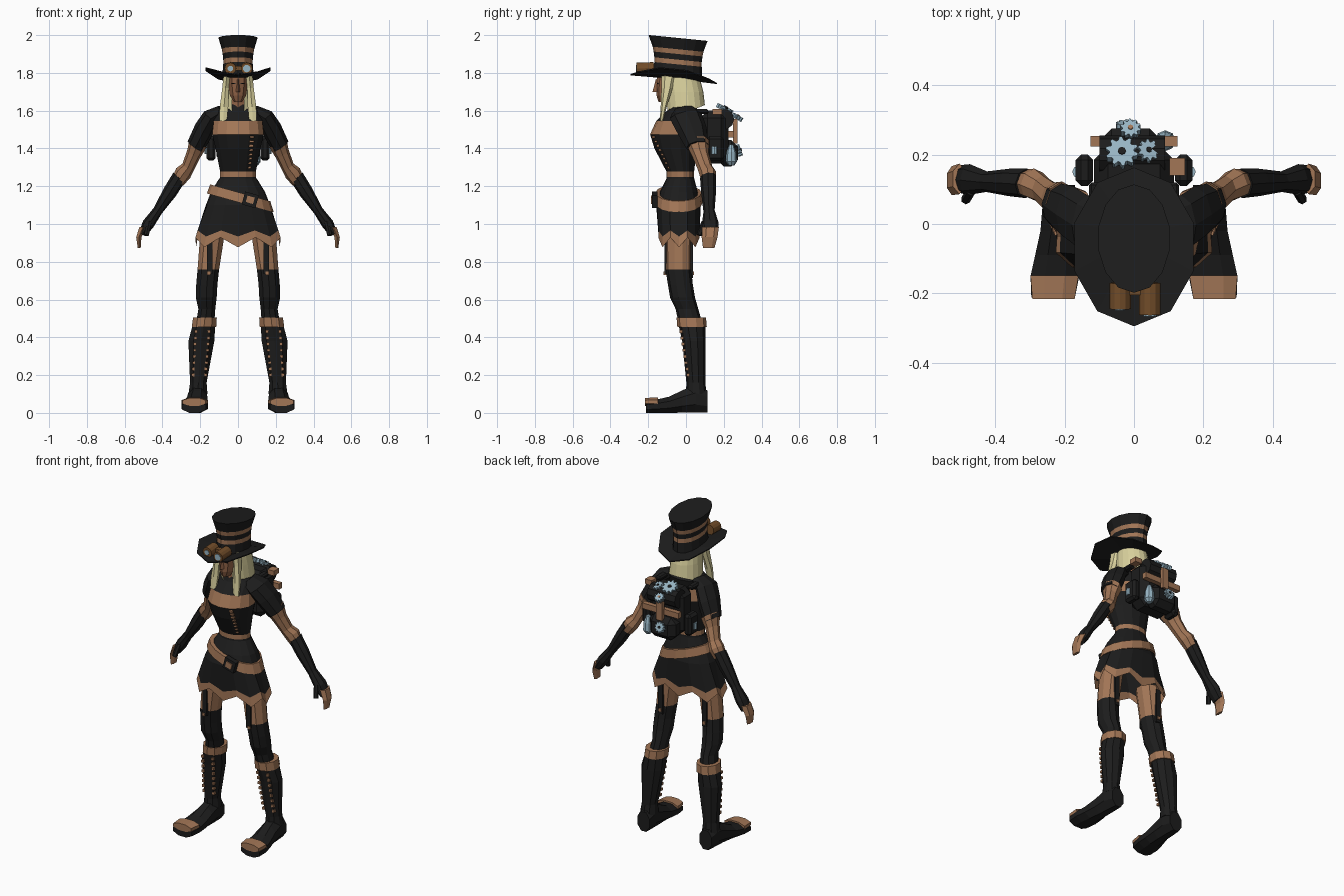
import bpy, bmesh, math
from mathutils import Vector, Matrix

default = bpy.data.objects.get("Cube")
if default:
    bpy.data.objects.remove(default, do_unlink=True)

UP = Vector((0, 0, 1))


def material(name, r, g, b):
    mat = bpy.data.materials.new(name)
    mat.use_nodes = True
    mat.diffuse_color = (r, g, b, 1)
    shader = next(n for n in mat.node_tree.nodes if n.type == "BSDF_PRINCIPLED")
    shader.inputs["Base Color"].default_value = (r, g, b, 1)
    return mat


black = material("black cloth", .012, .012, .012)
tan = material("tan leather and skin", .36, .18, .093)
face = material("face skin", .27, .12, .06)
brown = material("dark brown leather", .17, .075, .023)
blond = material("blond hair", .70, .64, .34)
steel = material("blue steel", .31, .46, .55)


def finish(name, bm, mats, mirror=False):
    bmesh.ops.recalc_face_normals(bm, faces=bm.faces)
    mesh = bpy.data.meshes.new(name)
    bm.to_mesh(mesh)
    bm.free()
    for mat in mats:
        mesh.materials.append(mat)
    obj = bpy.data.objects.new(name, mesh)
    bpy.context.collection.objects.link(obj)
    if mirror:
        obj.modifiers.new("mirror", "MIRROR")
    return obj


def loft(name, rings, bands, n=10, axis=UP, phase=0, mirror=False, tweak=None, keep=None, caps=True):
    """Skin elliptical rings (x, y, z, rx, ry); bands gives one material per gap."""
    bm = bmesh.new()
    turn = UP.rotation_difference(Vector(axis))
    mats = list(dict.fromkeys(bands))
    rows = []
    for r, (x, y, z, rx, ry) in enumerate(rings):
        row = []
        for j in range(n):
            a = math.tau * (j + phase) / n
            co = Vector((x, y, z)) + turn @ Vector((rx * math.sin(a), -ry * math.cos(a), 0))
            row.append(bm.verts.new(tweak(co, r, j) if tweak else co))
        rows.append(row)
    for low, high, mat in zip(rows, rows[1:], bands):
        for j in range(n):
            k = (j + 1) % n
            f = bm.faces.new((low[j], low[k], high[k], high[j]))
            f.material_index = mats.index(mat)
    if caps:
        bm.faces.new(rows[0][::-1]).material_index = mats.index(bands[0])
        bm.faces.new(rows[-1]).material_index = mats.index(bands[-1])
    if keep:
        gone = [f for f in bm.faces if not keep(f.calc_center_median())]
        bmesh.ops.delete(bm, geom=gone, context="FACES")
    return finish(name, bm, mats, mirror)


def boxes(name, mat, spots, size, mirror=False, bevel=0, tilt=0):
    bm = bmesh.new()
    for spot in spots:
        m = Matrix.Translation(spot) @ Matrix.Rotation(tilt, 4, "Y") @ Matrix.Diagonal((*size, 1))
        bmesh.ops.create_cube(bm, size=1, matrix=m)
    obj = finish(name, bm, [mat], mirror)
    if bevel:
        obj.modifiers.new("bevel", "BEVEL").width = bevel
    return obj


def rod(name, start, end, radius, mat, n=8, **more):
    a, b = Vector(start), Vector(end)
    return loft(name, [(*a, radius, radius), (*b, radius, radius)], [mat], n, b - a, **more)


def gear(name, spot, radius, axis, hub=black):
    c, d = Vector(spot), Vector(axis).normalized() * .012

    def teeth(co, r, j):
        mid = c + d * (2 * r - 1)
        return mid + (co - mid) * (1 if j % 4 < 2 else .76)
    loft(name, [(*(c - d), radius, radius), (*(c + d), radius, radius)], [steel], 40, axis, tweak=teeth)
    rod(name + "_hub", c - d, c + d * 1.3, radius * .25, hub)


def steps(start, end, count):
    return [Vector(start).lerp(Vector(end), i / (count - 1)) for i in range(count)]


# Hat
lean = (0, .1, 1)
loft("hat_crown", [(0, -.045, 1.785, .085, .13), (0, -.042, 1.845, .08, .126),
                   (0, -.042, 1.87, .08, .126), (0, -.042, 1.90, .083, .13),
                   (0, -.042, 1.925, .087, .135), (0, -.042, 1.985, .105, .157)],
     [black, tan, black, tan, black], 14, lean)
loft("hat_brim", [(0, -.05, 1.765, .07, .1), (0, -.066, 1.764, .18, .23),
                  (0, -.066, 1.77, .18, .23), (0, -.05, 1.785, .07, .1)],
     [black] * 3, 10, lean, tweak=lambda co, r, j: co + UP * 1.8 * co.x ** 2)

# Goggles
for side, x, reach, lens in (("right", -.04, -.245, .015), ("left", .046, -.262, .02)):
    rod("goggle_" + side, (x, -.17, 1.826), (x, reach, 1.823), .031, brown, 12)
    rod("goggle_lens_" + side, (x, reach, 1.823), (x, reach - .004, 1.823), lens, steel, 10)
boxes("goggle_bridge", brown, [(0, -.19, 1.825)], (.13, .03, .025))

# Head and hair
loft("head", [(0, -.115, 1.645, .022, .03), (0, -.09, 1.68, .045, .066),
              (0, -.07, 1.74, .054, .088), (0, -.06, 1.81, .054, .09)], [face] * 3, 10)
loft("nose", [(0, -.153, 1.70, .011, .024), (0, -.15, 1.765, .006, .01)], [face], 4)
boxes("eyes", black, [(.024, -.15, 1.743)], (.022, .009, .006), True)
loft("neck", [(0, -.045, 1.6, .05, .05), (0, -.045, 1.64, .045, .045), (0, -.05, 1.7, .04, .045)],
     [face] * 2, 8)
loft("hair", [(0, 0, 1.59, .096, .1), (0, -.01, 1.7, .087, .102), (0, -.025, 1.8, .074, .092)],
     [blond] * 2, 18, caps=False, keep=lambda c: abs(c.x) > .035 or c.y > 0,
     tweak=lambda co, r, j: co + UP * co.y * (.4 if r == 0 else 0))
loft("hair_strand", [(.078, -.13, 1.545, .022, .009), (.074, -.118, 1.62, .026, .016),
                     (.066, -.1, 1.72, .02, .03), (.058, -.09, 1.8, .02, .04)],
     [blond] * 3, 6, mirror=True)

# Torso
loft("bodice", [(0, -.03, 1.2, .105, .075), (0, -.03, 1.25, .097, .073), (0, -.03, 1.277, .097, .073),
                (0, -.055, 1.4, .122, .112), (0, -.06, 1.475, .14, .13), (0, -.05, 1.545, .132, .108),
                (0, -.015, 1.6, .125, .085), (0, -.03, 1.635, .06, .055)],
     [black, tan, black, black, tan, black, black], 14)
boxes("bodice_lacing", tan, steps((.058, -.092, 1.3), (.075, -.172, 1.46), 8), (.022, .014, .011))


# Skirt with a pointed hem and squarer corners
def drape(co, r, j):
    corner = 1 + (.14, .13, .06, .03, 0)[r] * abs(math.sin(math.tau * j / 8))
    point = (.026, .016, 0, 0, 0)[r] * (1 if j % 2 else -1)
    return Vector((co.x * corner, (co.y + .035) * corner - .035, co.z + point))


loft("skirt", [(0, -.037, .903, .222, .108), (0, -.037, .95, .212, .108), (0, -.04, 1.1, .17, .118),
               (0, -.038, 1.17, .143, .1), (0, -.03, 1.24, .1, .074)],
     [tan, black, black, black], 16, caps=False, tweak=drape)
slant = (.28, 0, 1)
loft("belt", [(.012, -.04, 1.112, .184, .128), (.012, -.04, 1.165, .165, .122)], [tan], 16, slant)
boxes("belt_buckle_frame", black, [(.065, -.165, 1.128)], (.075, .03, .07), tilt=.28)
boxes("belt_buckle_plate", tan, [(.065, -.182, 1.128)], (.04, .008, .035), tilt=.28)

# Arms
down = (-.55, -.15, .8)
loft("sleeve", [(.225, .06, 1.41, .05, .06), (.18, .03, 1.5, .054, .08),
                (.14, 0, 1.57, .047, .085), (.08, -.01, 1.605, .033, .06)],
     [black] * 3, 8, down, mirror=True)
loft("upper_arm", [(.318, .12, 1.225, .036, .038), (.29, .115, 1.27, .045, .045), (.265, .1, 1.3, .035, .04),
                   (.235, .075, 1.37, .04, .045), (.21, .06, 1.435, .053, .063)],
     [tan] * 4, 8, down, mirror=True)
loft("glove", [(.505, .13, .95, .022, .04), (.475, .128, 1.0, .032, .045), (.425, .122, 1.07, .026, .03),
               (.36, .12, 1.17, .038, .04), (.31, .117, 1.25, .039, .043)],
     [black] * 4, 8, down, mirror=True)
loft("fingers", [(.523, .12, .872, .009, .03), (.525, .125, .93, .016, .042), (.503, .13, .985, .022, .044)],
     [tan] * 2, 6, mirror=True)
rod("thumb", (.47, .095, 1.01), (.485, .07, .94), .014, black, 6, mirror=True)

# Legs
loft("leg", [(.172, .02, .49, .05, .062), (.165, .005, .55, .047, .06), (.168, -.018, .61, .058, .066),
             (.165, -.03, .68, .059, .066), (.157, -.04, .76, .06, .068), (.135, -.04, .95, .068, .072)],
     [black] * 4 + [tan], 10, mirror=True)
boxes("garter", black, [(.15, -.108, .84), (.15, .03, .82)], (.03, .012, .21), True)
boxes("garter_clip", tan, [(.155, -.111, .74), (.15, .035, .74)], (.018, .014, .018), True)

# Boots
loft("boot_shaft", [(.212, .055, .1, .053, .055), (.21, .052, .16, .046, .05), (.194, .042, .38, .072, .062),
                    (.182, .033, .455, .064, .07), (.18, .032, .455, .068, .078), (.175, .028, .505, .066, .078)],
     [black] * 3 + [tan] * 2, 10, mirror=True)
for shift in (-.034, .034):
    boxes("boot_lacing", tan, steps((.205 + shift, .01, .2), (.188 + shift, -.026, .43), 8),
          (.015, .015, .015), True)
loft("foot", [(.212, .113, .06, .045, .064), (.214, .05, .075, .054, .08), (.216, -.02, .06, .058, .064),
              (.222, -.09, .043, .068, .046), (.228, -.15, .036, .076, .039), (.233, -.212, .03, .068, .032)],
     [black] * 5, 8, (0, -1, 0), phase=.5, mirror=True)
loft("toe_cap", [(.229, -.148, .058, .075, .026), (.232, -.216, .058, .066, .023)],
     [tan], 8, (0, -1, 0), phase=.5, mirror=True)

# Backpack
boxes("pack_body", black, [(0, .15, 1.46)], (.23, .15, .28), bevel=.04)
boxes("pack_pocket", black, [(-.01, .22, 1.375)], (.18, .11, .14), bevel=.035)
boxes("pack_side_pouch", black, [(.143, .155, 1.4)], (.05, .09, .13), True, .015)
rod("pack_roll", (-.1, .2, 1.555), (.09, .2, 1.555), .055, black, 10)
boxes("pack_strap_across", tan, [(0, .238, 1.475)], (.25, .03, .035))
boxes("pack_strap_upright", tan, [(-.005, .26, 1.49)], (.04, .024, .13))
boxes("pack_loop", tan, [(.125, .165, 1.595)], (.045, .05, .03))
boxes("shoulder_strap", black, [(.11, .04, 1.595)], (.04, .16, .025), True, .008)
gear("large_gear", (-.035, .205, 1.61), .047, (0, .5, 1))
gear("small_gear", (.04, .21, 1.6), .033, (.3, .4, 1))
gear("top_rear_gear", (-.01, .272, 1.565), .03, (0, .6, 1), tan)
gear("rear_gear", (-.02, .28, 1.39), .032, (0, 1, .35))
loft("pack_bottle", [(.09, .24, 1.31, .016, .016), (.09, .24, 1.33, .03, .03),
                     (.09, .24, 1.38, .026, .026), (.09, .24, 1.42, .012, .012)], [steel] * 3, 8)
rod("flask", (.16, .15, 1.37), (.16, .15, 1.41), .018, steel, mirror=True)
